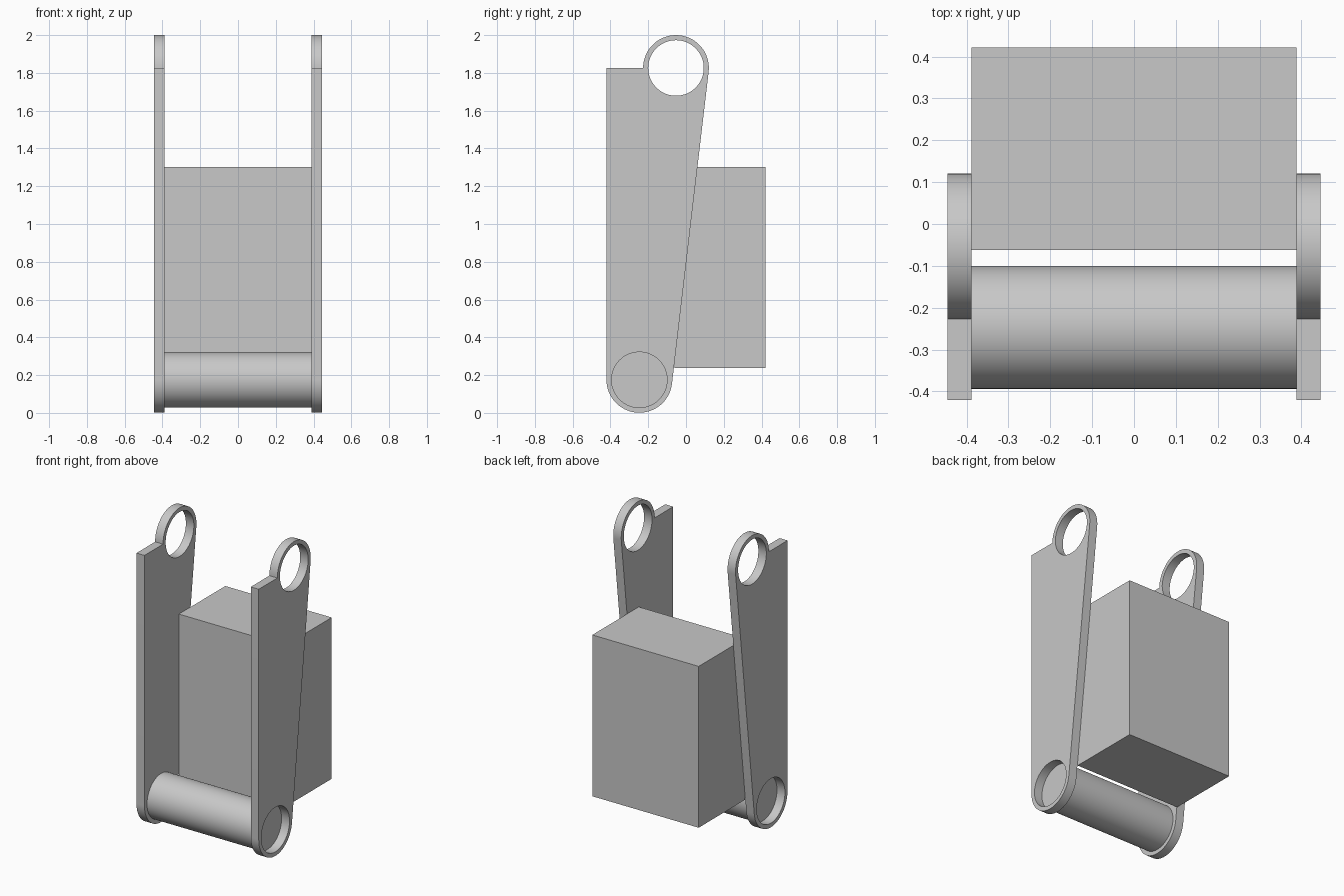
import bpy, bmesh
from math import radians, cos, sin, atan2, pi

cube = bpy.data.objects.get("Cube")
if cube:
    bpy.data.objects.remove(cube, do_unlink=True)

# One flat grey for everything
grey = bpy.data.materials.new("plain_grey")
grey.use_nodes = True
grey.diffuse_color = (0.58, 0.58, 0.58, 1)
grey.node_tree.nodes["Principled BSDF"].inputs["Base Color"].default_value = (0.58, 0.58, 0.58, 1)

INNER, OUTER = 0.388, 0.446          # plate faces along x
LOW, HIGH = (-0.247, 0.175), (-0.053, 1.826)   # eye centres (y, z)
EYE_R, HOLE_R = 0.174, 0.147
FRONT = LOW[0] - EYE_R


def finish(obj):
    obj.data.materials.append(grey)
    bpy.ops.object.select_all(action='DESELECT')
    obj.select_set(True)
    bpy.context.view_layer.objects.active = obj
    bpy.ops.object.shade_smooth_by_angle(angle=radians(30))


def arc(centre, radius, start, end, steps):
    return [(centre[0] + radius * cos(start + (end - start) * i / steps),
             centre[1] + radius * sin(start + (end - start) * i / steps))
            for i in range(steps + 1)]


def side_plate(name, x):
    # Tapered outline: straight front, rounded foot, leaning back edge, ring top
    tangent = atan2(HIGH[1] - LOW[1], HIGH[0] - LOW[0]) - pi / 2
    outline = (arc(LOW, EYE_R, pi, 2 * pi + tangent, 36)
               + arc(HIGH, EYE_R, tangent, pi, 36)
               + [(FRONT, HIGH[1])])
    holes = [arc(c, HOLE_R, 0, 2 * pi, 64)[:-1] for c in (LOW, HIGH)]
    bm = bmesh.new()
    edges = []
    for loop in [outline] + holes:
        verts = [bm.verts.new((x, y, z)) for y, z in loop]
        edges += [bm.edges.new((v, verts[i - 1])) for i, v in enumerate(verts)]
    bmesh.ops.triangle_fill(bm, edges=edges, use_beauty=True, use_dissolve=False)
    grown = bmesh.ops.extrude_face_region(bm, geom=bm.faces[:], use_keep_orig=True)
    moved = [g for g in grown["geom"] if isinstance(g, bmesh.types.BMVert)]
    bmesh.ops.translate(bm, verts=moved, vec=(OUTER - INNER, 0, 0))
    bmesh.ops.recalc_face_normals(bm, faces=bm.faces[:])
    mesh = bpy.data.meshes.new(name)
    bm.to_mesh(mesh)
    bm.free()
    obj = bpy.data.objects.new(name, mesh)
    bpy.context.collection.objects.link(obj)
    finish(obj)


# Matching plates on both sides
side_plate("left_plate", INNER)
side_plate("right_plate", -OUTER)

# Cross roller, recessed behind the lower holes
bpy.ops.mesh.primitive_cylinder_add(vertices=64, radius=HOLE_R, depth=2 * INNER,
                                    location=(0, *LOW), rotation=(0, pi / 2, 0))
roller = bpy.context.object
roller.name = "cross_roller"
finish(roller)

# Box held between the plates
bpy.ops.mesh.primitive_cube_add(size=1, location=(0, 0.18, 0.77))
box = bpy.context.object
box.name = "rear_box"
box.scale = (2 * INNER, 0.484, 1.064)
bpy.ops.object.transform_apply(location=False, rotation=False, scale=True)
finish(box)
